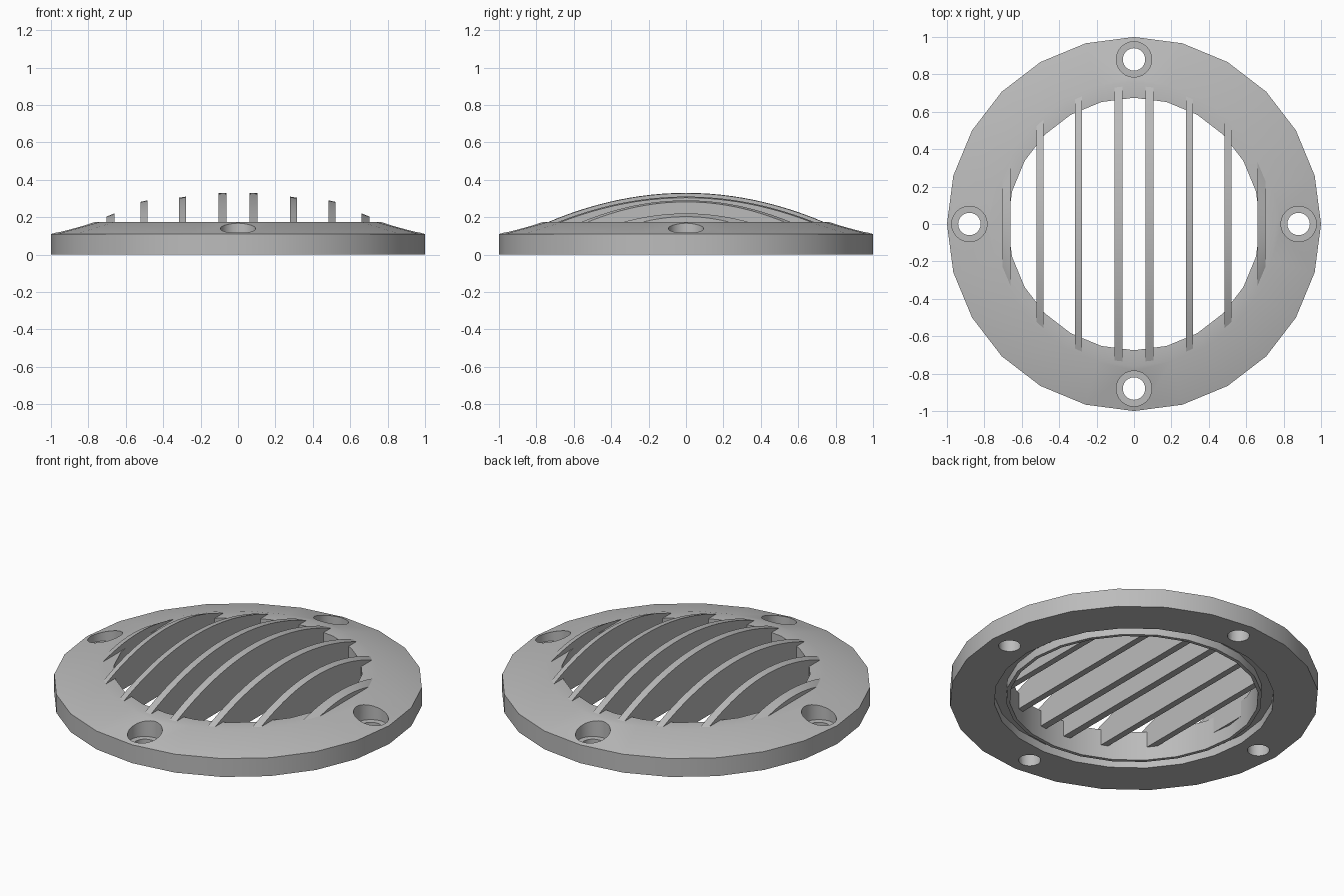
import bpy, bmesh, math
from mathutils import Matrix, Vector

cube = bpy.data.objects.get("Cube")
if cube:
    bpy.data.objects.remove(cube)

GREY = (0.5, 0.5, 0.5, 1)
grey = bpy.data.materials.new("grey metal")
grey.use_nodes = True
grey.diffuse_color = GREY
grey.node_tree.nodes["Principled BSDF"].inputs["Base Color"].default_value = GREY

SIDES = 24
RIM_R, RIM_Z = 0.742, 0.173      # where the domed bars sink into the ring


def make_object(name, bm):
    bmesh.ops.recalc_face_normals(bm, faces=bm.faces)
    mesh = bpy.data.meshes.new(name)
    bm.to_mesh(mesh)
    bm.free()
    mesh.materials.append(grey)
    obj = bpy.data.objects.new(name, mesh)
    bpy.context.collection.objects.link(obj)
    return obj


def smooth(obj):
    bpy.ops.object.select_all(action="DESELECT")
    obj.select_set(True)
    bpy.context.view_layer.objects.active = obj
    bpy.ops.object.shade_smooth_by_angle(angle=math.radians(30))


# Ring: a revolved profile with a seal groove in its underside
profile = [(1, 0), (1, 0.11), (0.76, 0.175), (0.675, 0.175), (0.675, 0),
           (0.695, 0), (0.695, 0.05), (0.76, 0.05), (0.76, 0)]
bm = bmesh.new()
points = [bm.verts.new((r, 0, z)) for r, z in profile]
edges = [bm.edges.new((a, b)) for a, b in zip(points, points[1:] + points[:1])]
bmesh.ops.spin(bm, geom=points + edges, axis=(0, 0, 1), cent=(0, 0, 0),
               angle=math.tau, steps=SIDES, use_merge=True)
bmesh.ops.remove_doubles(bm, verts=bm.verts, dist=0.0001)
ring = make_object("ring", bm)

# Counterbored screw holes, cut by stepped plugs
bm = bmesh.new()
step = [(0.06, -0.1), (0.06, 0.07), (0.095, 0.07), (0.095, 0.4)]
for i in range(4):
    centre = Matrix.Rotation(i * math.pi / 2, 3, "Z") @ Vector((0.88, 0, 0))
    loops = []
    for r, z in step:
        loops.append([bm.verts.new(centre + Vector((r * math.cos(a), r * math.sin(a), z)))
                      for a in (math.tau * k / SIDES for k in range(SIDES))])
    for low, high in zip(loops, loops[1:]):
        for k in range(SIDES):
            n = (k + 1) % SIDES
            bm.faces.new((low[k], low[n], high[n], high[k]))
    bm.faces.new(loops[0][::-1])
    bm.faces.new(loops[-1])
cutter = make_object("screw_hole_cutter", bm)
cutter.hide_render = True
cut = ring.modifiers.new("screw holes", "BOOLEAN")
cut.object = cutter
cut.solver = "EXACT"
bpy.context.view_layer.objects.active = ring
bpy.ops.object.modifier_apply(modifier=cut.name)
bpy.data.objects.remove(cutter)
smooth(ring)


# Grille bars: flat underside, arched top
def bar(name, inner, outer, side):
    bm = bmesh.new()
    walls = []
    for x, peak in (inner, outer):
        half = math.sqrt(RIM_R ** 2 - x ** 2)
        wall = [bm.verts.new((side * x, -half, 0.08))]
        for k in range(SIDES + 1):
            t = 2 * k / SIDES - 1
            z = RIM_Z + (peak - RIM_Z) * (1 - t * t)
            wall.append(bm.verts.new((side * x, t * half, z)))
        wall.append(bm.verts.new((side * x, half, 0.08)))
        bm.faces.new(wall)
        walls.append(wall)
    a, b = walls
    for k in range(len(a)):
        n = (k + 1) % len(a)
        bm.faces.new((a[k], a[n], b[n], b[k]))
    smooth(make_object(name, bm))


bars = [((0.062, 0.33), (0.104, 0.328)), ((0.278, 0.31), (0.316, 0.304)),
        ((0.484, 0.29), (0.521, 0.282)), ((0.66, 0.22), (0.704, 0.203))]
for number, (inner, outer) in enumerate(bars, 1):
    bar(f"left_bar_{number}", inner, outer, 1)
    bar(f"right_bar_{number}", inner, outer, -1)
